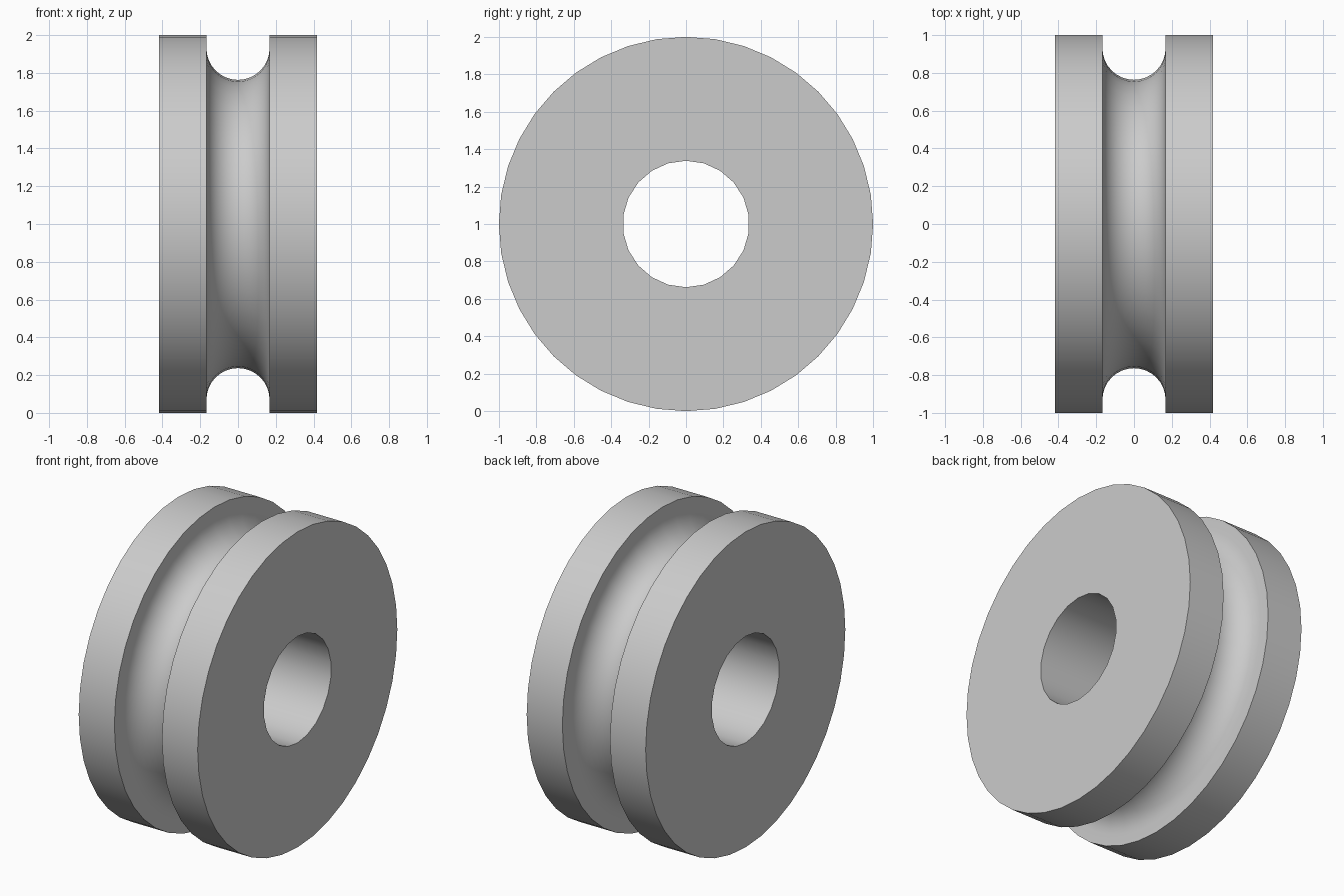
import bpy
import bmesh
from math import sin, cos, pi, radians

cube = bpy.data.objects.get("Cube")
if cube:
    bpy.data.objects.remove(cube)

RADIUS, HALF_WIDTH = 1.0, 0.417
BORE, GROOVE = 0.338, 0.167
FLOOR_CENTRE = 0.93      # radius at which the round groove bottom is centred
ARC_STEPS = 16


def revolve(bm, profile, sides):
    """Sweep (x, radius) points round the x axis; return the rings."""
    rings = []
    for x, r in profile:
        angles = [2 * pi * i / sides for i in range(sides)]
        rings.append([bm.verts.new((x, r * sin(a), RADIUS + r * cos(a))) for a in angles])
    for a, b in zip(rings, rings[1:]):
        for i in range(sides):
            j = (i + 1) % sides
            bm.faces.new((a[i], a[j], b[j], b[i]))
    return rings


def ring_edges(bm, ring):
    return [bm.edges.get((ring[i - 1], ring[i])) for i in range(len(ring))]


# Rim profile: left and right flanges with a round-bottomed groove between
arc = [(-GROOVE * cos(pi * i / ARC_STEPS), FLOOR_CENTRE - GROOVE * sin(pi * i / ARC_STEPS))
       for i in range(ARC_STEPS + 1)]
rim = [(-HALF_WIDTH, RADIUS), (-GROOVE, RADIUS)] + arc + [(GROOVE, RADIUS), (HALF_WIDTH, RADIUS)]

bm = bmesh.new()
outer = revolve(bm, rim, 40)
# Centre bore
inner = revolve(bm, [(-HALF_WIDTH, BORE), (HALF_WIDTH, BORE)], 22)

# Flat side faces between the rim and the bore
for end in (0, -1):
    edges = ring_edges(bm, outer[end]) + ring_edges(bm, inner[end])
    bmesh.ops.triangle_fill(bm, edges=edges, use_beauty=True,
                            normal=(1 if end else -1, 0, 0))
bmesh.ops.recalc_face_normals(bm, faces=bm.faces)

mesh = bpy.data.meshes.new("grooved_wheel")
bm.to_mesh(mesh)
bm.free()
wheel = bpy.data.objects.new("grooved_wheel", mesh)
bpy.context.collection.objects.link(wheel)

# Plain light grey
grey = bpy.data.materials.new("light_grey")
grey.use_nodes = True
colour = (0.6, 0.6, 0.6, 1)
grey.diffuse_color = colour
grey.node_tree.nodes["Principled BSDF"].inputs["Base Color"].default_value = colour
mesh.materials.append(grey)

# Smooth curved surfaces, crisp rims
bpy.ops.object.select_all(action="DESELECT")
wheel.select_set(True)
bpy.context.view_layer.objects.active = wheel
bpy.ops.object.shade_smooth_by_angle(angle=radians(30))
